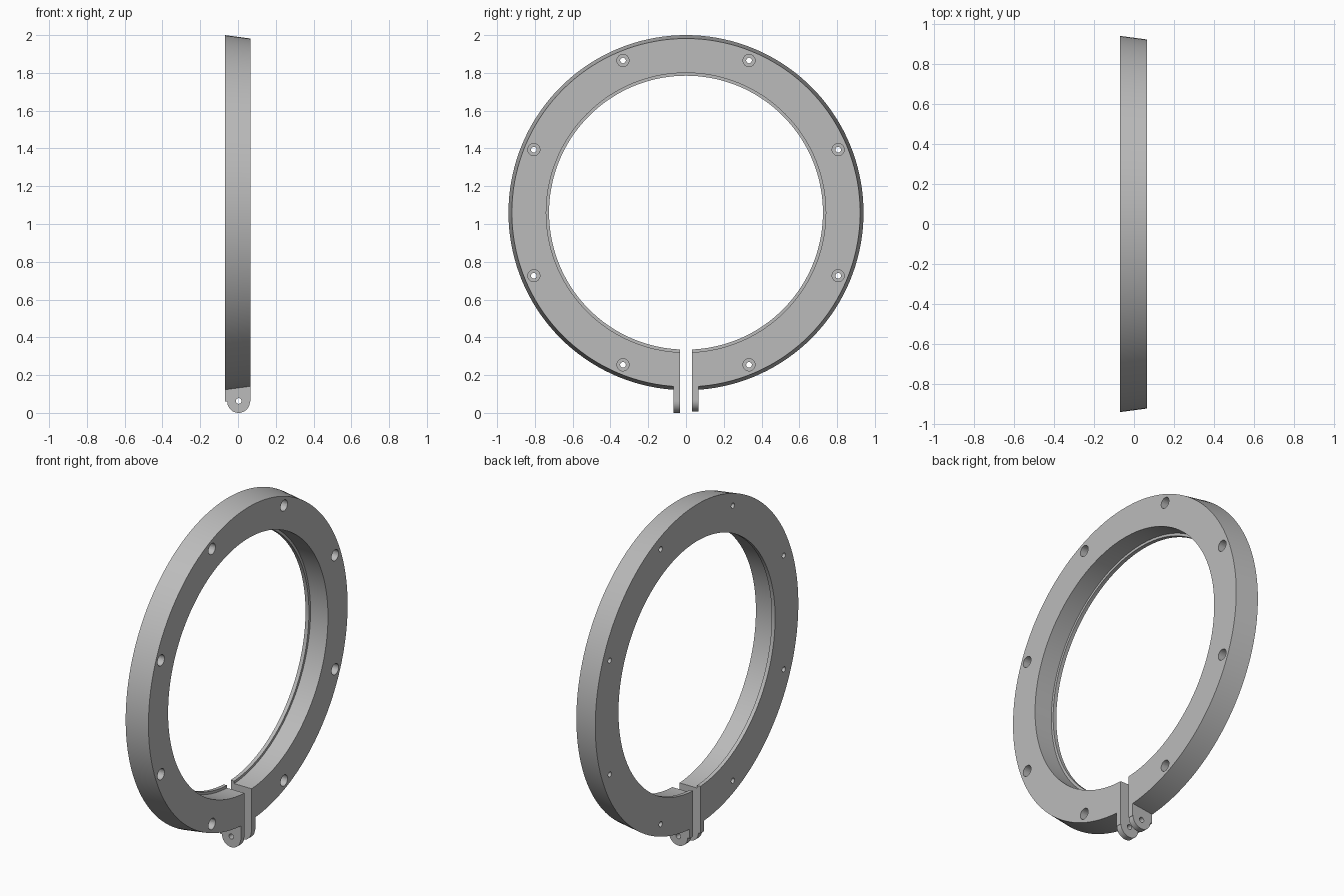
import bpy, bmesh
from math import pi, cos, sin, radians
from mathutils import Matrix, Vector

cube = bpy.data.objects.get("Cube")
if cube:
    bpy.data.objects.remove(cube, do_unlink=True)

CENTRE_Z = 1.06
X0, X1 = -0.07, 0.065
GAP = 0.033

grey = bpy.data.materials.new("plain grey")
grey.use_nodes = True
grey.diffuse_color = (0.5, 0.5, 0.5, 1)
grey.node_tree.nodes["Principled BSDF"].inputs["Base Color"].default_value = (0.5, 0.5, 0.5, 1)


def finish(name, bm):
    bmesh.ops.recalc_face_normals(bm, faces=bm.faces)
    mesh = bpy.data.meshes.new(name)
    bm.to_mesh(mesh)
    bm.free()
    mesh.materials.append(grey)
    ob = bpy.data.objects.new(name, mesh)
    bpy.context.collection.objects.link(ob)
    return ob


def add_rod(bm, radius, start, end, axis, segments=32):
    """Cylinder between two points lying along the given axis."""
    start, end = Vector(start), Vector(end)
    turn = Vector((0, 0, 1)).rotation_difference(Vector(axis)).to_matrix().to_4x4()
    bmesh.ops.create_cone(bm, cap_ends=True, segments=segments, radius1=radius,
                          radius2=radius, depth=(end - start).length,
                          matrix=Matrix.Translation((start + end) / 2) @ turn)


def cut(ob, bm):
    """Subtract the cutter mesh, then shade the result."""
    cutter = finish("cutter", bm)
    cutter.hide_render = True
    mod = ob.modifiers.new("cut", 'BOOLEAN')
    mod.operation = 'DIFFERENCE'
    mod.solver = 'EXACT'
    mod.object = cutter
    bpy.ops.object.select_all(action='DESELECT')
    ob.select_set(True)
    bpy.context.view_layer.objects.active = ob
    bpy.ops.object.modifier_apply(modifier=mod.name)
    bpy.data.objects.remove(cutter, do_unlink=True)
    bpy.ops.object.shade_smooth_by_angle(angle=radians(30))


# Clamp ring: tapered outside, thin inner lip, turned about the x axis
profile = [(X0, 0.725), (X0, 0.94), (X1, 0.922), (X1, 0.74),
           (X0 + 0.022, 0.74), (X0 + 0.022, 0.725)]
bm = bmesh.new()
verts = [bm.verts.new((x, 0, CENTRE_Z + r)) for x, r in profile]
edges = [bm.edges.new((verts[i - 1], verts[i])) for i in range(len(verts))]
bmesh.ops.spin(bm, geom=verts + edges, cent=(0, 0, CENTRE_Z), axis=(1, 0, 0),
               angle=2 * pi, steps=144, use_merge=True)
bmesh.ops.remove_doubles(bm, verts=bm.verts, dist=0.0001)
ring = finish("clamp_ring", bm)

# Split at the bottom of the ring
bm = bmesh.new()
bmesh.ops.create_cube(bm, size=1, matrix=Matrix.Translation((0, 0, 0.25))
                      @ Matrix.Diagonal((0.4, 2 * GAP, 0.6, 1)))
cut(ring, bm)

# Stepped screw holes: narrow right through, wide from the +x face
for radius, start in ((0.015, X0 - 0.05), (0.032, 0.0)):
    bm = bmesh.new()
    for i in range(8):
        a = pi / 8 + i * pi / 4
        y, z = 0.872 * sin(a), CENTRE_Z + 0.872 * cos(a)
        add_rod(bm, radius, (start, y, z), (X1 + 0.05, y, z), (1, 0, 0))
    cut(ring, bm)

# Clamping lugs with rounded ends and a bolt hole
for name, side, bottom in (("front_lug", -1, 0.0), ("back_lug", 1, 0.008)):
    r, cx = 0.06, 0.003
    cz = bottom + r
    outline = [(X1, 0.15), (X0, 0.15), (X0, cz)]
    outline += [(cx + r * cos(a), cz + r * sin(a))
                for a in (pi + pi * i / 24 for i in range(25))]
    outline.append((X1, cz))
    bm = bmesh.new()
    face = bm.faces.new([bm.verts.new((x, side * GAP, z)) for x, z in outline])
    out = bmesh.ops.extrude_face_region(bm, geom=[face])
    bmesh.ops.translate(bm, vec=(0, side * 0.034, 0),
                        verts=[v for v in out["geom"] if isinstance(v, bmesh.types.BMVert)])
    lug = finish(name, bm)
    bm = bmesh.new()
    add_rod(bm, 0.015, (cx, -0.2, 0.063), (cx, 0.2, 0.063), (0, 1, 0))
    cut(lug, bm)
